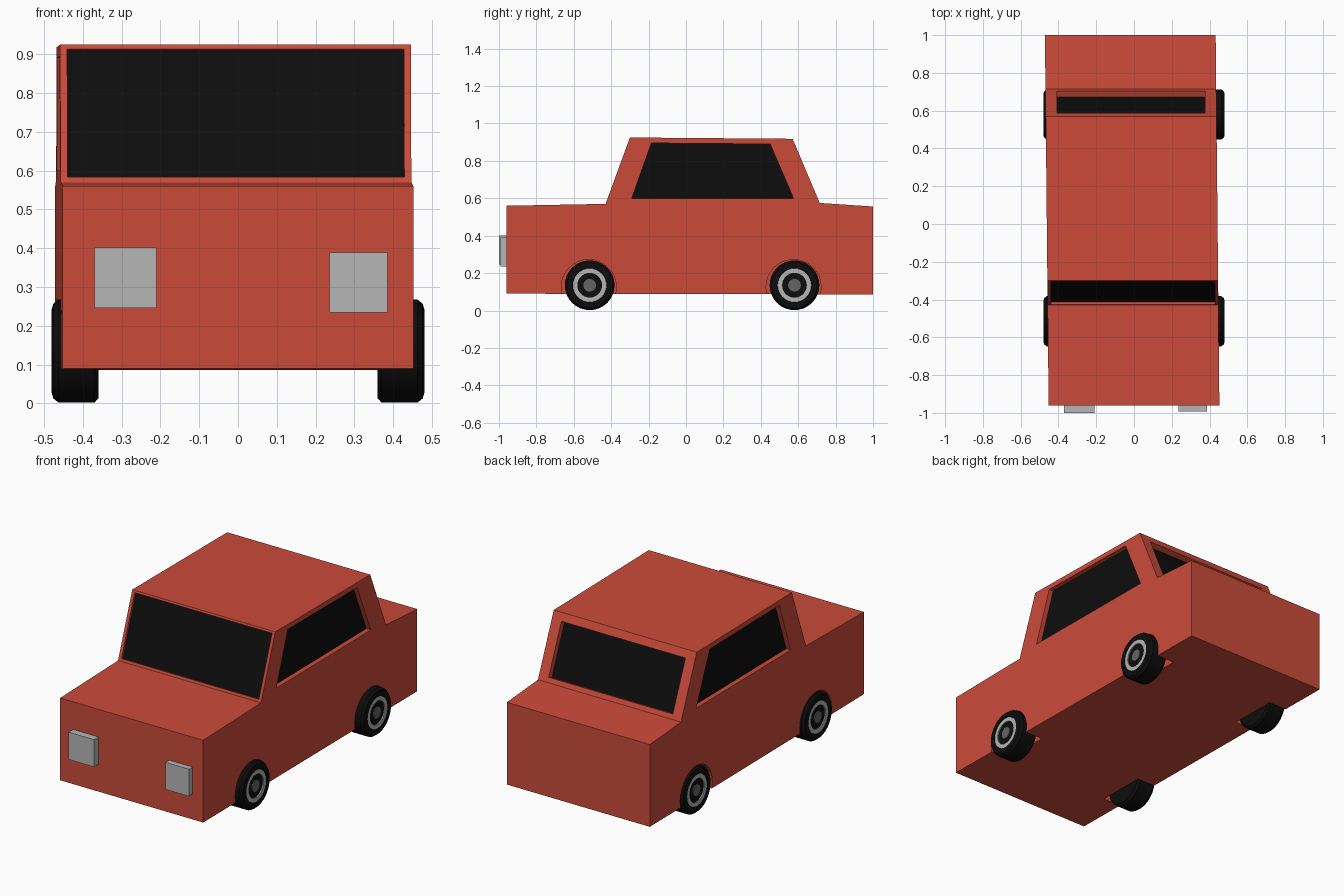
import bpy, bmesh, math
from mathutils import Vector

if "Cube" in bpy.data.objects:
    bpy.data.objects.remove(bpy.data.objects["Cube"])


def material(name, rgb):
    m = bpy.data.materials.new(name)
    m.diffuse_color = (*rgb, 1)
    m.use_nodes = True
    m.node_tree.nodes["Principled BSDF"].inputs["Base Color"].default_value = m.diffuse_color
    return m


RED = material("red_paint", (0.6, 0.07, 0.042))
BLACK = material("black", (0.004, 0.004, 0.004))
SILVER = material("silver", (0.47, 0.47, 0.47))
HUB = material("hub_grey", (0.13, 0.13, 0.13))


def finish(name, bm, mat):
    bmesh.ops.recalc_face_normals(bm, faces=bm.faces)
    me = bpy.data.meshes.new(name)
    bm.to_mesh(me)
    bm.free()
    ob = bpy.data.objects.new(name, me)
    bpy.context.collection.objects.link(ob)
    if mat:
        me.materials.append(mat)
    return ob


def skew(p):
    # the body drifts slightly to -x toward the rear
    return Vector((p[0] - 0.01 * (p[1] + 0.96), p[1], p[2]))


def prism(name, pts, offset=None, mat=None):
    """Polygon, optionally extruded along offset."""
    bm = bmesh.new()
    face = bm.faces.new([bm.verts.new(skew(p)) for p in pts])
    if offset is not None:
        ext = bmesh.ops.extrude_face_region(bm, geom=[face], use_keep_orig=True)
        bmesh.ops.translate(bm, vec=offset, verts=[v for v in ext["geom"] if isinstance(v, bmesh.types.BMVert)])
    return finish(name, bm, mat)


def cut(ob, cutter):
    mod = ob.modifiers.new("cut", 'BOOLEAN')
    mod.operation = 'DIFFERENCE'
    mod.solver = 'EXACT'
    mod.object = cutter
    bpy.context.view_layer.objects.active = ob
    bpy.ops.object.modifier_apply(modifier=mod.name)
    bpy.data.objects.remove(cutter)


# body: side profile extruded across the width
W = 0.452
profile = [(-0.96, 0.09), (-0.96, 0.56), (-0.43, 0.57), (-0.30, 0.925),
           (0.57, 0.918), (0.715, 0.575), (1.0, 0.556), (1.0, 0.086)]
body = prism("body", [(-W, y, z) for y, z in profile], Vector((2 * W, 0, 0)), RED)


def window(name, pts, inward, depth):
    """Recess in the body with a dark pane on its floor."""
    n = Vector(inward).normalized()
    cut(body, prism("cutter", [Vector(p) - n * 0.03 for p in pts], n * (depth + 0.03)))
    prism(name, [Vector(p) + n * (depth - 0.002) for p in pts], None, BLACK)


# windscreen and rear window
def across(half, low, high):
    return [(-half, *low), (half, *low), (half, *high), (-half, *high)]


window("windscreen", across(0.434, (-0.425, 0.584), (-0.304, 0.914)), (0, 0.355, -0.13), 0.015)
window("rear_window", across(0.392, (0.704, 0.601), (0.588, 0.876)), (0, -0.343, -0.145), 0.035)

# side windows
side_shape = [(-0.29, 0.60), (0.575, 0.60), (0.45, 0.89), (-0.185, 0.895)]
for s, label in ((1, "right"), (-1, "left")):
    window(label + "_side_window", [(s * W, y, z) for y, z in side_shape], (-s, 0, 0), 0.03)


def lathe(name, pts, s, y, mat):
    """Spin an (x, radius) profile about the axle."""
    bm = bmesh.new()
    vs = [bm.verts.new((s * x, y, 0.135 + r)) for x, r in pts]
    es = [bm.edges.new(p) for p in zip(vs, vs[1:])]
    bmesh.ops.spin(bm, geom=vs + es, cent=(0, y, 0.135), axis=(1, 0, 0),
                   angle=math.tau, steps=32, use_merge=True)
    bmesh.ops.remove_doubles(bm, verts=bm.verts, dist=1e-5)
    ob = finish(name, bm, mat)
    for o in bpy.context.selected_objects:
        o.select_set(False)
    ob.select_set(True)
    bpy.context.view_layer.objects.active = ob
    bpy.ops.object.shade_smooth_by_angle(angle=math.radians(30))
    return ob


# wheels and wheel arches
for s, side in ((1, "right"), (-1, "left")):
    for y, end in ((-0.515, "front"), (0.58, "rear")):
        arch = [(s * 0.34, y - 0.005 + 0.147 * math.cos(a * math.tau / 32),
                 0.125 + 0.147 * math.sin(a * math.tau / 32)) for a in range(32)]
        cut(body, prism("cutter", arch, Vector((s * 0.3, 0, 0))))
        tag = f"{end}_{side}_"
        lathe(tag + "tyre", [(0.36, 0), (0.36, 0.122), (0.37, 0.133), (0.462, 0.133),
                             (0.476, 0.122), (0.48, 0.108), (0.478, 0.092),
                             (0.470, 0.088), (0.470, 0)], s, y, BLACK)
        lathe(tag + "rim", [(0.468, 0.09), (0.476, 0.09), (0.476, 0.066), (0.468, 0.066)], s, y, SILVER)
        lathe(tag + "hub", [(0.468, 0.034), (0.476, 0.034), (0.476, 0)], s, y, HUB)

# headlights
for label, x0, x1, z0, z1, y0 in (("left", -0.37, -0.21, 0.246, 0.402, -1.0),
                                  ("right", 0.236, 0.385, 0.234, 0.389, -0.992)):
    prism(label + "_headlight", [(x0, y0, z0), (x1, y0, z0), (x1, y0, z1), (x0, y0, z1)],
          Vector((0, -0.955 - y0, 0)), SILVER)
